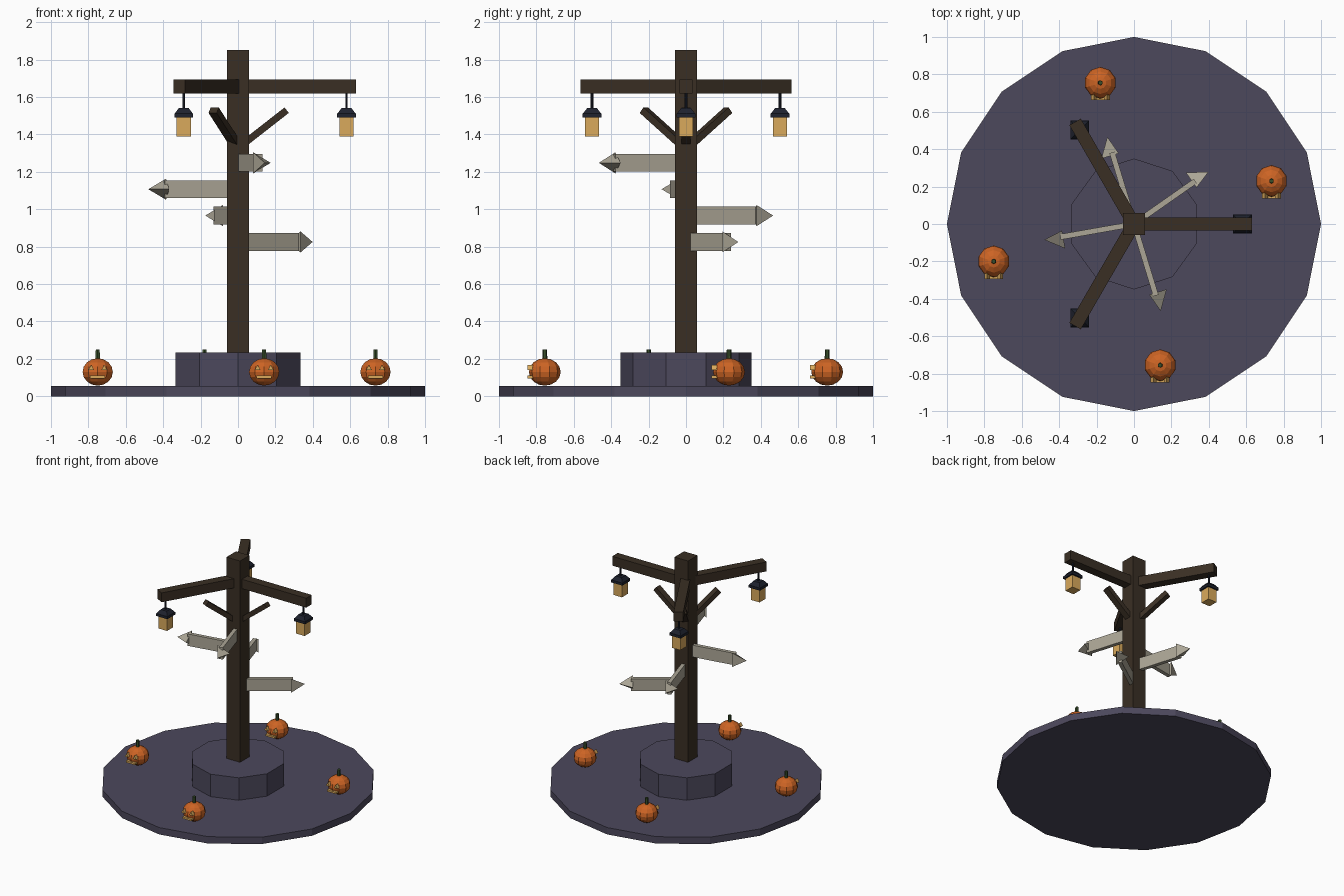
import bpy
import math
from mathutils import Matrix, Vector

cube = bpy.data.objects.get("Cube")
if cube:
    bpy.data.objects.remove(cube, do_unlink=True)


def material(name, rgb):
    """Flat material from 0-255 display values."""
    lin = [((c / 255 + 0.055) / 1.055) ** 2.4 for c in rgb] + [1]
    m = bpy.data.materials.new(name)
    m.use_nodes = True
    m.diffuse_color = lin
    m.node_tree.nodes["Principled BSDF"].inputs["Base Color"].default_value = lin
    return m


STONE = material("purple stone", (76, 72, 92))
WOOD = material("dark wood", (58, 47, 36))
BOARD = material("weathered board", (172, 166, 150))
METAL = material("black metal", (30, 34, 46))
GLOW = material("warm glow", (218, 170, 92))
ORANGE = material("pumpkin orange", (205, 100, 36))
GREEN = material("stem green", (56, 78, 42))


def finish(name, mat, matrix):
    ob = bpy.context.object
    ob.name = name
    ob.data.name = name
    ob.data.transform(matrix)
    ob.data.materials.append(mat)
    return ob


def box(name, mat, size, matrix):
    bpy.ops.mesh.primitive_cube_add(size=1)
    return finish(name, mat, matrix @ Matrix.Diagonal((*size, 1)))


def cone(name, mat, sides, r1, r2, depth, matrix):
    bpy.ops.mesh.primitive_cone_add(vertices=sides, radius1=r1, radius2=r2, depth=depth)
    return finish(name, mat, matrix)


def move(x, y, z):
    return Matrix.Translation((x, y, z))


def turn(degrees, axis="Z"):
    return Matrix.Rotation(math.radians(degrees), 4, axis)


# Ground disc, plinth and post
cone("ground_disc", STONE, 16, 1, 1, 0.055, move(0, 0, 0.0275))
cone("plinth", STONE, 10, 0.35, 0.35, 0.19, move(0, 0, 0.14))
box("post", WOOD, (0.12, 0.12, 1.65), move(0, 0, 1.025))

# Three arms, each with a brace and a hanging lantern
for i in range(3):
    spin = turn(120 * i)
    box(f"beam_{i}", WOOD, (0.63, 0.07, 0.075), spin @ move(0.315, 0, 1.657))
    box(f"brace_{i}", WOOD, (0.31, 0.05, 0.037),
        spin @ move(0.138, 0, 1.434) @ turn(-38, "Y"))
    p = spin @ Vector((0.58, 0, 0))
    hang = move(p.x, p.y, 0)
    cone(f"lantern_rod_{i}", METAL, 6, 0.007, 0.007, 0.1, hang @ move(0, 0, 1.575))
    cone(f"lantern_roof_{i}", METAL, 4, 0.07, 0.038, 0.03,
         hang @ move(0, 0, 1.525) @ turn(45))
    box(f"lantern_rim_{i}", METAL, (0.1, 0.1, 0.02), hang @ move(0, 0, 1.501))
    box(f"lantern_glass_{i}", GLOW, (0.076, 0.076, 0.105), hang @ move(0, 0, 1.442))

# Arrow signs, stepping down the post
for i, angle in enumerate((-73, 190, 107, 35)):
    aim = turn(angle) @ move(0, 0, 1.248 - 0.141 * i)
    box(f"sign_board_{i}", BOARD, (0.4, 0.03, 0.095), aim @ move(0.2, 0, 0))
    # three-sided tip with one corner to the side of the board
    cone(f"sign_tip_{i}", BOARD, 3, 0.065, 0, 0.102,
         aim @ move(0.436, 0, 0) @ turn(90, "Y"))

# Carved pumpkins, all facing the front
for i, (x, y) in enumerate(((-0.18, 0.755), (0.735, 0.23), (-0.75, -0.2), (0.14, -0.755))):
    spot = move(x, y, 0.13)
    bpy.ops.mesh.primitive_uv_sphere_add(segments=10, ring_count=8, radius=0.085)
    finish(f"pumpkin_{i}", ORANGE, spot @ Matrix.Diagonal((1, 1, 0.86, 1)))
    cone(f"pumpkin_stem_{i}", GREEN, 6, 0.014, 0.012, 0.06, spot @ move(0, 0, 0.09))
    for side, label in ((1, "left"), (-1, "right")):
        cone(f"pumpkin_{label}_eye_{i}", GLOW, 3, 0.018, 0.018, 0.03,
             spot @ move(0.035 * side, -0.078, 0.02) @ turn(90, "X"))
    box(f"pumpkin_mouth_{i}", GLOW, (0.08, 0.03, 0.014), spot @ move(0, -0.078, -0.027))
